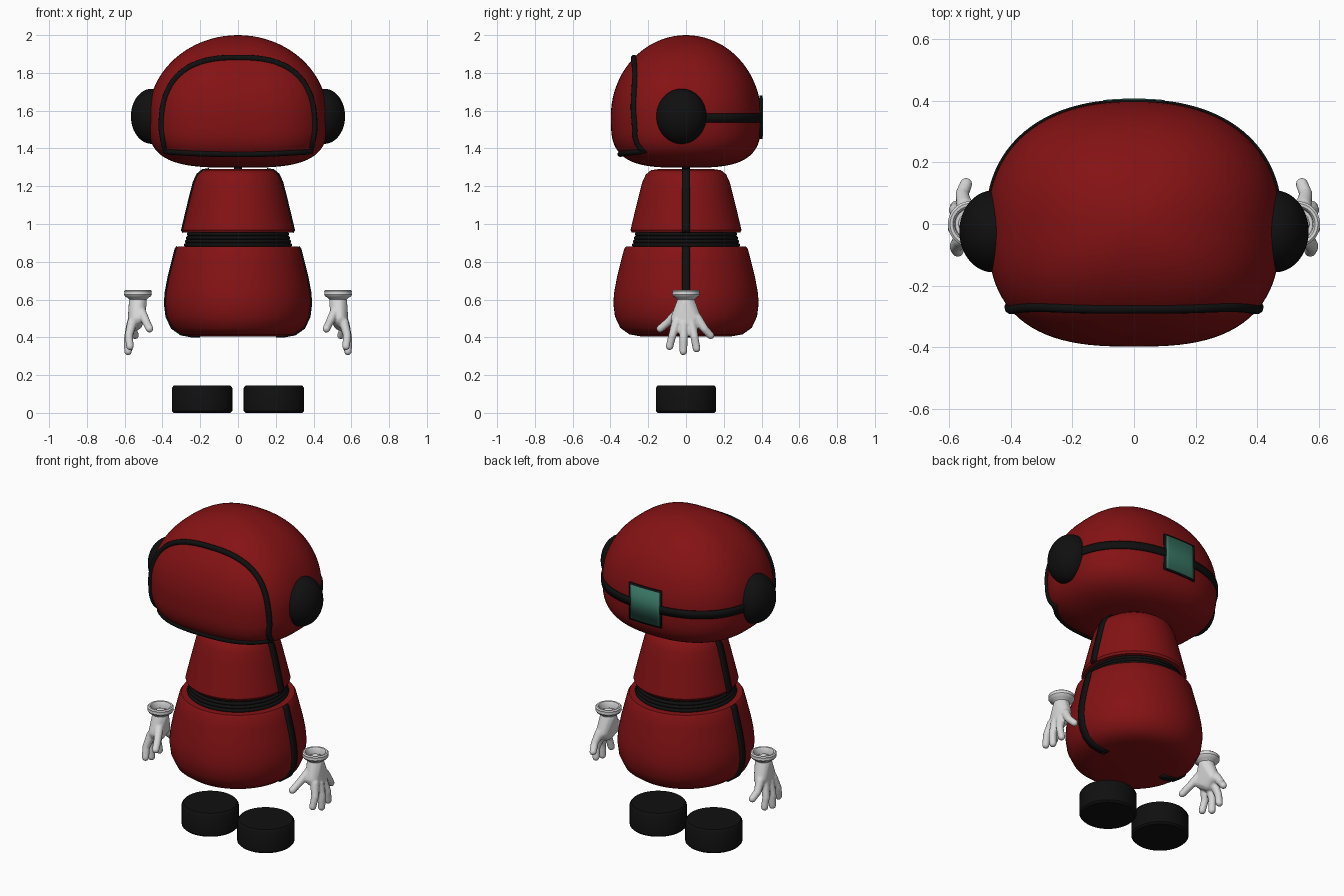
import bpy, bmesh, math
from mathutils import Vector
from mathutils.bvhtree import BVHTree

if "Cube" in bpy.data.objects:
    bpy.data.objects.remove(bpy.data.objects["Cube"])


def material(name, rgb, rough=0.5):
    m = bpy.data.materials.new(name)
    m.use_nodes = True
    m.diffuse_color = (*rgb, 1)
    shader = m.node_tree.nodes["Principled BSDF"]
    shader.inputs["Base Color"].default_value = (*rgb, 1)
    shader.inputs["Roughness"].default_value = rough
    return m


RED = material("dark red", (0.23, 0.006, 0.007))
BLACK = material("black", (0.005, 0.005, 0.005))
WHITE = material("glove white", (0.68, 0.68, 0.68))
GREEN = material("teal green", (0.04, 0.18, 0.125))


def finish(name, bm, mat, angle=40):
    bmesh.ops.remove_doubles(bm, verts=bm.verts, dist=1e-5)
    bmesh.ops.recalc_face_normals(bm, faces=bm.faces)
    mesh = bpy.data.meshes.new(name)
    bm.to_mesh(mesh)
    bm.free()
    mesh.materials.append(mat)
    ob = bpy.data.objects.new(name, mesh)
    bpy.context.collection.objects.link(ob)
    bpy.ops.object.select_all(action="DESELECT")
    ob.select_set(True)
    bpy.context.view_layer.objects.active = ob
    bpy.ops.object.shade_smooth_by_angle(angle=math.radians(angle))
    return ob


def grid(name, rows, mat, closed=False, angle=40):
    """Skin rows of points with quads."""
    bm = bmesh.new()
    vs = [[bm.verts.new(p) for p in row] for row in rows]
    n = len(rows[0])
    for a, b in zip(vs, vs[1:]):
        for i in range(n if closed else n - 1):
            j = (i + 1) % n
            bm.faces.new((a[i], a[j], b[j], b[i]))
    return finish(name, bm, mat, angle)


def strip(name, rows, mat, thick=0.008):
    ob = grid(name, rows, mat)
    mod = ob.modifiers.new("thickness", "SOLIDIFY")
    mod.thickness = thick
    mod.offset = 0
    return ob


def lathe(name, profile, mat, centre=(0, 0), n=64):
    rows = [[(centre[0] + r * math.cos(math.tau * i / n),
              centre[1] + r * math.sin(math.tau * i / n), z) for i in range(n)]
            for r, z in profile]
    return grid(name, rows, mat, True)


# Head: rounded shell, wider than deep, flatter underneath
HEAD_X, HEAD_Y, HEAD_Z = 0.475, 0.398, 1.57


def section(a, scale=1.0, grow=0.0):
    c, s = math.cos(a), math.sin(a)
    e = 2 / (2.3 if s > 0 else 2.75)
    return ((HEAD_X * scale + grow) * math.copysign(abs(c) ** e, c),
            (HEAD_Y * scale + grow) * math.copysign(abs(s) ** e, s))


rows = []
for k in range(41):
    t = -math.pi / 2 + math.pi * k / 40
    c, s = max(math.cos(t), 0), math.sin(t)
    if s < 0:
        c, z = c ** (2 / 3.3), HEAD_Z - 0.272 * abs(s) ** (2 / 3.3)
    else:
        z = HEAD_Z + 0.43 * s
    rows.append([(*section(math.tau * i / 96, c), z) for i in range(96)])
head = grid("head_shell", rows, RED, True, 60)
tree = BVHTree.FromPolygons([v.co for v in head.data.vertices],
                            [p.vertices[:] for p in head.data.polygons])

# Visor outline laid on the front of the head
outline = []
for i in range(49):
    a = math.pi * i / 48
    c, s = math.cos(a), math.sin(a)
    outline.append((0.405 * math.copysign(abs(c) ** (2 / 2.6), c),
                    1.5 + 0.38 * s ** (2 / 2.6)))
for i in range(1, 6):
    outline.append((-0.405 + 0.004 * i, 1.5 - 0.023 * i))
for i in range(1, 31):
    x = -0.385 + 0.77 * i / 30
    outline.append((x, 1.37 + 0.1 * x * x))
for i in range(1, 5):
    outline.append((0.385 + 0.004 * i, 1.385 + 0.023 * i))
curve = bpy.data.curves.new("visor_trim", "CURVE")
curve.dimensions = "3D"
curve.bevel_depth = 0.016
curve.bevel_resolution = 3
spline = curve.splines.new("POLY")
spline.points.add(len(outline) - 1)
spline.use_cyclic_u = True
for point, (x, z) in zip(spline.points, outline):
    hit = tree.ray_cast(Vector((x, -2, z)), Vector((0, 1, 0)))[0]
    point.co = (x, hit.y if hit else -0.2, z, 1)
curve.materials.append(BLACK)
bpy.context.collection.objects.link(bpy.data.objects.new("visor_trim", curve))

# Strap round the back of the head, and its buckle plate
strip("head_strap", [[(*section(math.pi * i / 60, 1, 0.003), z) for i in range(61)]
                     for z in (1.537, 1.585)], BLACK)


def plate(name, half, low, high, lift, mat):
    xs = [half * (i / 6 - 1) for i in range(13)]
    strip(name, [[(x, HEAD_Y * (1 - (abs(x) / HEAD_X) ** 2.3) ** (1 / 2.3) + lift, z)
                  for x in xs] for z in (low, high)], mat)


plate("back_plate_frame", 0.11, 1.45, 1.68, 0.002, BLACK)
plate("back_plate", 0.098, 1.462, 1.668, 0.005, GREEN)

# Body: two tapered shells around a ribbed belt
upper = [(0, 1.29), (0.15, 1.29), (0.185, 1.285), (0.213, 1.262), (0.232, 1.22),
         (0.25, 1.15), (0.272, 1.06), (0.294, 0.968), (0.287, 0.955), (0, 0.955)]
lower = [(0, 0.88), (0.318, 0.88), (0.328, 0.867), (0.345, 0.80), (0.365, 0.72),
         (0.38, 0.64), (0.385, 0.58), (0.376, 0.51), (0.348, 0.45), (0.30, 0.416),
         (0.24, 0.405), (0, 0.405)]
lathe("upper_body", upper, RED)
lathe("lower_body", lower, RED)
belt = []
for rib in range(4):
    for k in range(7):
        a = math.pi * k / 6
        belt.append((0.276 - 0.005 * rib + 0.01 * math.sin(a),
                     0.889 + 0.019 * rib - 0.0095 * math.cos(a)))
lathe("belt", [(0, 0.88)] + belt + [(0, 0.956)], BLACK)
lathe("neck", [(0.02, 1.28), (0.02, 1.31)], BLACK, n=16)

# Feet, ears, side seams and gloves come in pairs
foot = [(0, 0), (0.15, 0), (0.16, 0.01), (0.16, 0.132), (0.15, 0.145), (0, 0.145)]
cuff = [(0.04, 0.595), (0.056, 0.61), (0.068, 0.617), (0.074, 0.627), (0.071, 0.637),
        (0.074, 0.645), (0.067, 0.651), (0.058, 0.65), (0.052, 0.642), (0.05, 0.612), (0, 0.61)]
palm = [(0.53, 0, 0.585, 0.05), (0.535, -0.04, 0.50, 0.042),
        (0.54, 0.042, 0.50, 0.04), (0.545, 0, 0.475, 0.042)]
# Fingers: knuckle, bend and tip
fingers = {
    "thumb": ((0.515, -0.035, 0.54), (0.485, -0.095, 0.48), (0.468, -0.137, 0.445)),
    "index": ((0.56, -0.05, 0.48), (0.578, -0.072, 0.41), (0.572, -0.087, 0.352)),
    "middle": ((0.565, -0.012, 0.47), (0.584, -0.013, 0.39), (0.582, -0.014, 0.325)),
    "ring": ((0.56, 0.028, 0.475), (0.58, 0.045, 0.40), (0.577, 0.056, 0.34)),
    "little": ((0.55, 0.06, 0.50), (0.558, 0.097, 0.445), (0.545, 0.13, 0.41)),
}


def add_hull(bm, balls, s):
    """Wrap a convex skin round a few balls."""
    tmp = bmesh.new()
    for x, y, z, r in balls:
        made = bmesh.ops.create_icosphere(tmp, subdivisions=2, radius=r)
        bmesh.ops.translate(tmp, verts=made["verts"], vec=(s * x, y, z))
    points = [v.co.copy() for v in tmp.verts]
    tmp.clear()
    for p in points:
        tmp.verts.new(p)
    bmesh.ops.convex_hull(tmp, input=tmp.verts[:])
    bmesh.ops.delete(tmp, geom=[v for v in tmp.verts if not v.link_faces], context="VERTS")
    bmesh.ops.recalc_face_normals(tmp, faces=tmp.faces)
    mesh = bpy.data.meshes.new("hull")
    tmp.to_mesh(mesh)
    tmp.free()
    bm.from_mesh(mesh)
    bpy.data.meshes.remove(mesh)


for side, s in (("left", 1), ("right", -1)):
    lathe(side + "_foot", foot, BLACK, (s * 0.19, 0))

    bm = bmesh.new()
    bmesh.ops.create_uvsphere(bm, u_segments=40, v_segments=24, radius=1)
    bmesh.ops.scale(bm, verts=bm.verts, vec=(0.11, 0.133, 0.146))
    bmesh.ops.translate(bm, verts=bm.verts, vec=(s * 0.457, -0.024, 1.57))
    finish(side + "_ear", bm, BLACK)

    for part, profile in (("upper", upper[1:-1]), ("lower", lower[1:-1] + [(0.2, 0.405)])):
        strip(f"{side}_{part}_seam",
              [[(s * (r + 0.002), y, z) for y in (-0.022, 0, 0.022)] for r, z in profile],
              BLACK, 0.012)

    lathe(side + "_cuff", cuff, WHITE, (s * 0.53, 0), 40)
    bm = bmesh.new()
    add_hull(bm, palm, s)
    for joints in fingers.values():
        a, b, c = [(*p, r) for p, r in zip(joints, (0.027, 0.022, 0.021))]
        add_hull(bm, (a, b), s)
        add_hull(bm, (b, c), s)
    glove = finish(side + "_glove", bm, WHITE)
    remesh = glove.modifiers.new("blend", "REMESH")
    remesh.mode = "VOXEL"
    remesh.voxel_size = 0.006
    remesh.use_smooth_shade = True
    smooth = glove.modifiers.new("soften", "SMOOTH")
    smooth.factor = 0.5
    smooth.iterations = 4
